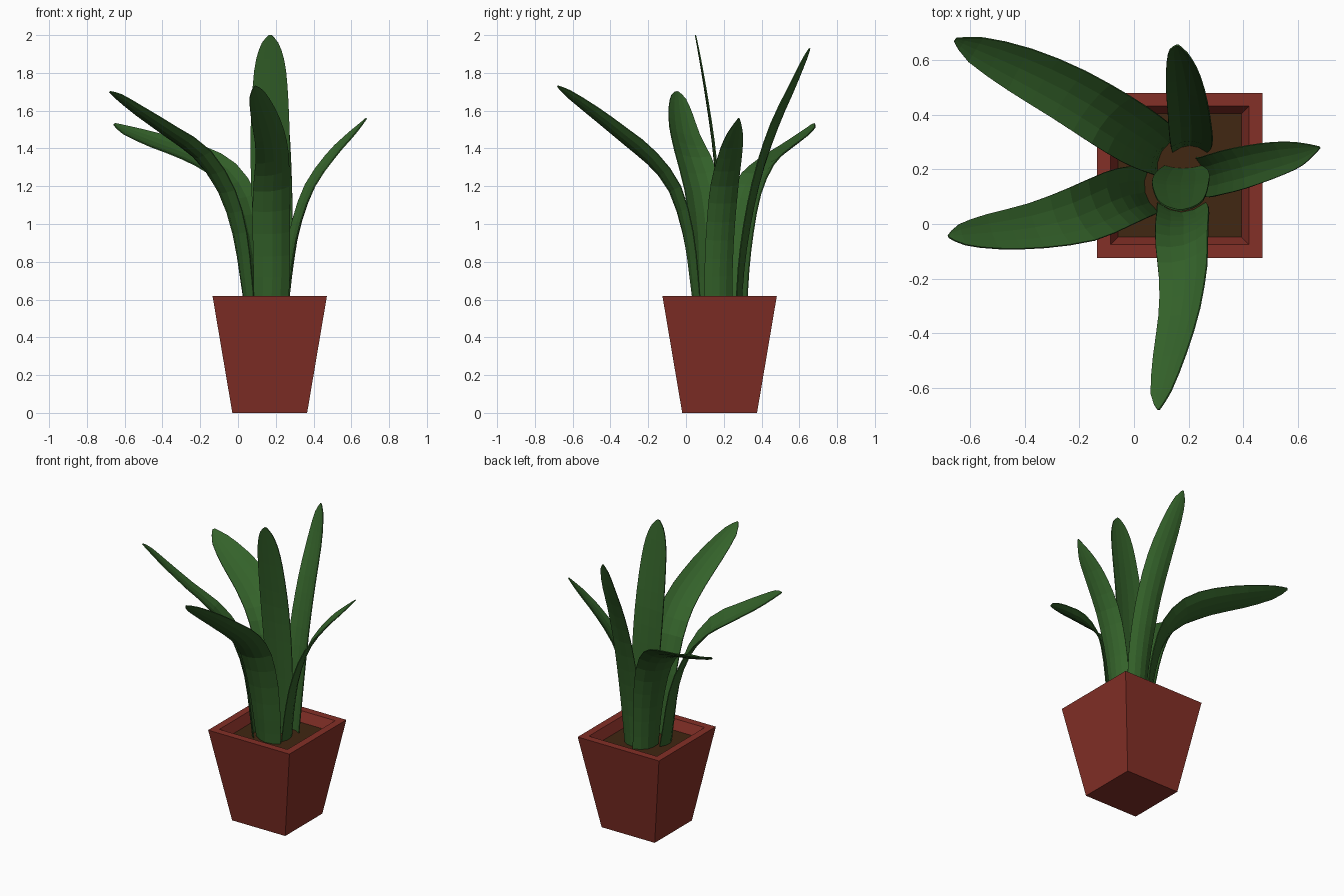
import bpy, bmesh, math
from mathutils import Vector

if "Cube" in bpy.data.objects:
    bpy.data.objects.remove(bpy.data.objects["Cube"])


def material(name, col):
    m = bpy.data.materials.new(name)
    m.diffuse_color = (*col, 1)
    m.use_nodes = True
    m.node_tree.nodes["Principled BSDF"].inputs["Base Color"].default_value = m.diffuse_color
    return m


GREEN = material("leaf green", (0.034, 0.122, 0.023))
CLAY = material("red clay", (0.23, 0.029, 0.02))
SOIL = material("dark soil", (0.052, 0.02, 0.006))


def finish(name, bm, mat):
    me = bpy.data.meshes.new(name)
    bm.to_mesh(me)
    bm.free()
    me.materials.append(mat)
    ob = bpy.data.objects.new(name, me)
    bpy.context.collection.objects.link(ob)
    return ob


CX, CY = 0.168, 0.178


def square(bm, half, z):
    return [bm.verts.new((CX + sx * half, CY + sy * half, z))
            for sx, sy in ((-1, -1), (1, -1), (1, 1), (-1, 1))]


# Tapered square pot with a rim and recessed inside wall
bm = bmesh.new()
rings = [square(bm, h, z) for h, z in
         ((0.198, 0), (0.303, 0.62), (0.254, 0.62), (0.226, 0.555))]
bm.faces.new(rings[0][::-1])
for a, b in zip(rings, rings[1:]):
    for i in range(4):
        j = (i + 1) % 4
        bm.faces.new((a[i], a[j], b[j], b[i]))
finish("pot", bm, CLAY)

# Soil
bm = bmesh.new()
bm.faces.new(square(bm, 0.227, 0.556))
finish("soil", bm, SOIL)


def spline(rows, t):
    """Catmull-Rom through rows of numbers, t from 0 to 1."""
    n = len(rows) - 1
    i = min(int(t * n), n - 1)
    u = t * n - i
    p = [rows[max(0, min(n, k))] for k in (i - 1, i, i + 1, i + 2)]
    return [0.5 * (2 * b + (c - a) * u + (2 * a - 5 * b + 4 * c - d) * u * u
                   + (3 * b - a - 3 * c + d) * u ** 3) for a, b, c, d in zip(*p)]


def leaf(name, azimuth, roll, cup, rows, steps=16, across=4):
    """Strap leaf along rows of (x, y, z, half width), cupped and rolled."""
    az = math.radians(azimuth)
    lateral = Vector((-math.sin(az), math.cos(az), 0))
    bm = bmesh.new()
    grid = []
    for k in range(steps + 1):
        t = k / steps
        x, y, z, w = spline(rows, t)
        lo, hi = spline(rows, max(0, t - .02)), spline(rows, min(1, t + .02))
        tan = (Vector(hi[:3]) - Vector(lo[:3])).normalized()
        side = (lateral - tan * lateral.dot(tan)).normalized()
        normal = tan.cross(side)            # faces up and inward
        r = roll * min(1, t * 1.8)
        side, normal = (side * math.cos(r) + normal * math.sin(r),
                        normal * math.cos(r) - side * math.sin(r))
        depth = cup * (1 - 0.75 * t)
        line = []
        for s in range(across + 1):
            u = 2 * s / across - 1
            line.append(bm.verts.new(Vector((x, y, z)) + side * (u * max(w, .003))
                                     + normal * (depth * w * (u * u - .4))))
        grid.append(line)
    for a, b in zip(grid, grid[1:]):
        for i in range(across):
            bm.faces.new((a[i], a[i + 1], b[i + 1], b[i]))
    ob = finish(name, bm, GREEN)
    mod = ob.modifiers.new("thickness", "SOLIDIFY")
    mod.thickness = 0.006
    mod.offset = 0


leaf("front_leaf", -90, 0.45, 0.4, [
    (.175, .055, .56, .09), (.18, .035, .72, .095), (.18, .0, .95, .1),
    (.18, -.07, 1.18, .1), (.185, -.19, 1.34, .095), (.17, -.33, 1.46, .085),
    (.135, -.48, 1.58, .07), (.1, -.62, 1.685, .042), (.09, -.68, 1.73, .004)])

leaf("back_leaf", 90, -0.25, 0.4, [
    (.205, .28, .56, .065), (.21, .3, .8, .075), (.21, .34, 1.05, .08),
    (.205, .4, 1.3, .08), (.195, .48, 1.53, .077), (.18, .57, 1.73, .062),
    (.165, .63, 1.87, .037), (.16, .655, 1.93, .004)])

leaf("right_leaf", 10, 0.2, 0.35, [
    (.255, .175, .56, .072), (.275, .175, .75, .075), (.31, .185, .97, .077),
    (.385, .205, 1.19, .078), (.5, .235, 1.36, .068), (.59, .255, 1.46, .05),
    (.645, .27, 1.52, .025), (.68, .28, 1.56, .003)])

leaf("left_leaf", 192, 0.3, 0.4, [
    (.05, .12, .56, .085), (.03, .115, .72, .09), (-.005, .11, .95, .1),
    (-.075, .085, 1.17, .108), (-.2, .03, 1.36, .108), (-.36, -.01, 1.48, .09),
    (-.52, -.03, 1.59, .07), (-.63, -.04, 1.67, .042), (-.68, -.045, 1.7, .005)])

leaf("back_left_leaf", 149, -0.3, 0.4, [
    (.11, .26, .56, .085), (.095, .27, .75, .09), (.065, .29, .95, .1),
    (.01, .325, 1.14, .11), (-.09, .39, 1.28, .115), (-.24, .48, 1.365, .11),
    (-.42, .57, 1.43, .092), (-.58, .64, 1.49, .055), (-.655, .675, 1.53, .008)])

leaf("centre_leaf", -90, 0, 0.15, [
    (.18, .205, .56, .07), (.18, .19, .85, .09), (.175, .17, 1.15, .102),
    (.17, .145, 1.42, .104), (.17, .11, 1.66, .096), (.17, .08, 1.84, .08),
    (.17, .06, 1.95, .048), (.17, .05, 2.0, .008)])
